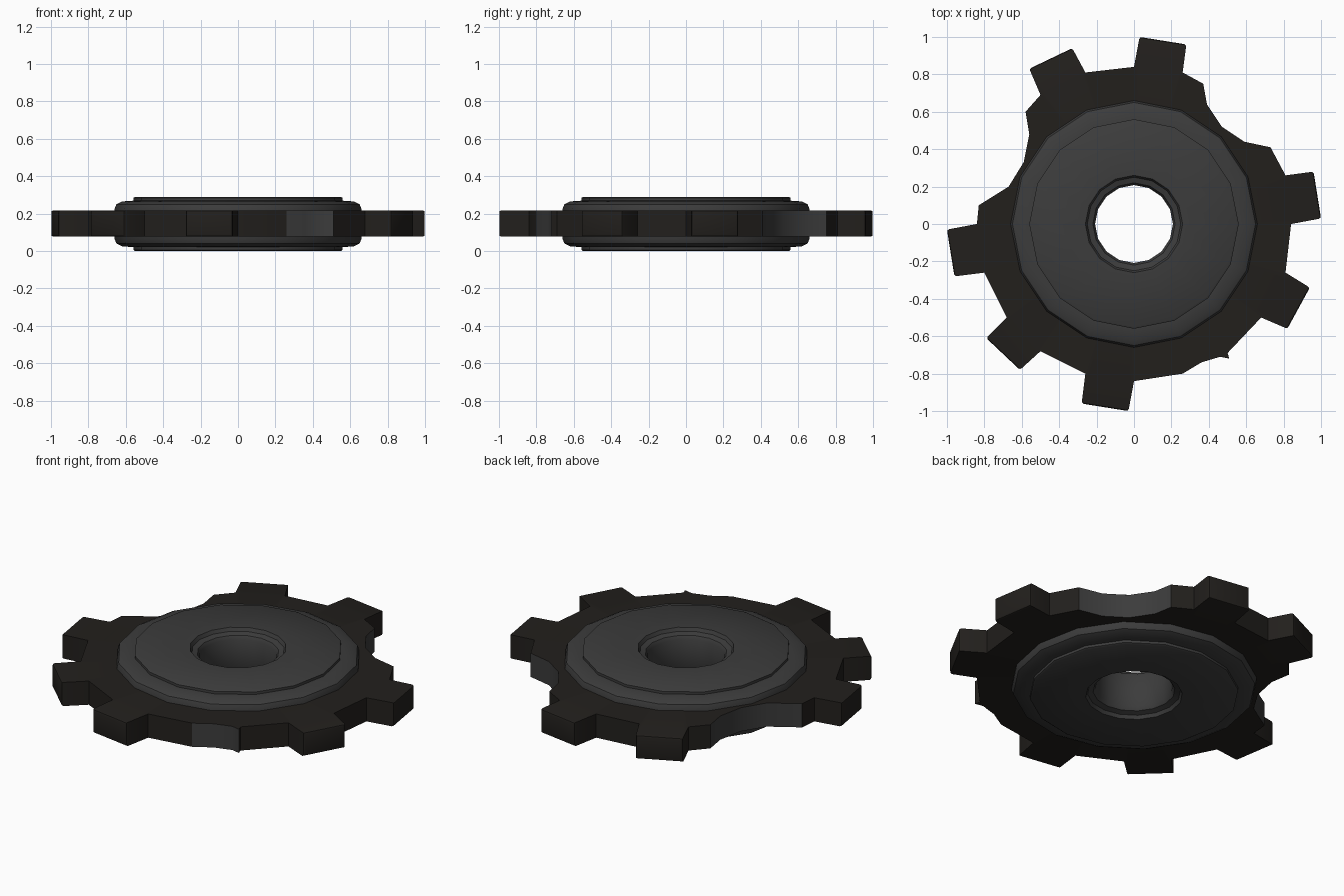
import bpy, bmesh, math

if "Cube" in bpy.data.objects:
    bpy.data.objects.remove(bpy.data.objects["Cube"])


def material(name, rgb):
    m = bpy.data.materials.new(name)
    m.diffuse_color = (*rgb, 1)
    m.use_nodes = True
    m.node_tree.nodes["Principled BSDF"].inputs["Base Color"].default_value = m.diffuse_color
    return m


GREY = material("dark_grey", (0.045, 0.045, 0.045))
BLACK = material("brown_black", (0.016, 0.014, 0.012))


def finish(name, bm, mats):
    bmesh.ops.recalc_face_normals(bm, faces=bm.faces)
    me = bpy.data.meshes.new(name)
    bm.to_mesh(me)
    bm.free()
    for m in mats:
        me.materials.append(m)
    ob = bpy.data.objects.new(name, me)
    bpy.context.collection.objects.link(ob)
    bpy.context.view_layer.objects.active = ob
    for o in bpy.context.selected_objects:
        o.select_set(False)
    ob.select_set(True)
    return ob


# Hub: closed 16-sided lathe, profile mirrored about mid height
MID, SIDES = 0.145, 16
half = [(0.66, 0.08), (0.65, 0.105), (0.62, 0.12), (0.56, 0.124), (0.56, 0.139),
        (0.55, 0.145), (0.26, 0.145), (0.25, 0.125), (0.22, 0.115), (0.208, 0.095)]
profile = half + [(r, -z) for r, z in reversed(half)]
bm = bmesh.new()
rings = []
for i in range(SIDES):
    a = 2 * math.pi * i / SIDES
    rings.append([bm.verts.new((r * math.cos(a), r * math.sin(a), MID + z)) for r, z in profile])
n = len(profile)
for i in range(SIDES):
    p, q = rings[i], rings[(i + 1) % SIDES]
    for j in range(n):
        k = (j + 1) % n
        bm.faces.new((p[j], q[j], q[k], p[k]))
finish("hub", bm, [GREY])
bpy.ops.object.shade_smooth_by_angle(angle=math.radians(40))

# Worn toothed ring: outline clockwise from the top tooth
outline = [(0.03, 1.0), (0.28, 0.96), (0.26, 0.81), (0.37, 0.75), (0.39, 0.64),
           (0.47, 0.52), (0.59, 0.44), (0.73, 0.41), (0.81, 0.26), (0.96, 0.28),
           (1.0, 0.03), (0.84, 0.0), (0.81, -0.26), (0.94, -0.34), (0.82, -0.56),
           (0.68, -0.50), (0.50, -0.69), (0.51, -0.72), (0.46, -0.71), (0.36, -0.74),
           (0.26, -0.80), (0.0, -0.84), (-0.03, -1.0), (-0.28, -0.96), (-0.26, -0.80),
           (-0.50, -0.68), (-0.61, -0.78), (-0.79, -0.61), (-0.68, -0.50), (-0.80, -0.26),
           (-0.96, -0.28), (-1.0, -0.03), (-0.84, 0.0), (-0.83, 0.10), (-0.67, 0.20),
           (-0.59, 0.33), (-0.56, 0.48), (-0.58, 0.60), (-0.50, 0.69), (-0.56, 0.83),
           (-0.33, 0.94), (-0.26, 0.81), (0.0, 0.84)]
broken = {3, 4, 5, 6, 17, 18, 19, 33, 34, 35, 36}   # edges of the broken bites
Z0, Z1, INNER = 0.077, 0.217, 0.5
bm = bmesh.new()
cols = []
for x, y in outline:
    s = INNER / math.hypot(x, y)
    cols.append([bm.verts.new(c) for c in ((x, y, Z0), (x, y, Z1),
                                           (x * s, y * s, Z1), (x * s, y * s, Z0))])
for i, p in enumerate(cols):
    q = cols[(i + 1) % len(cols)]
    for j in range(4):
        k = (j + 1) % 4
        f = bm.faces.new((p[j], q[j], q[k], p[k]))
        if j == 0 and i in broken:
            f.material_index = 1

# Soften the tooth tips
tips = [e for e in bm.edges
        if all(math.hypot(v.co.x, v.co.y) > 0.98 for v in e.verts)]
bmesh.ops.bevel(bm, geom=tips, offset=0.012, segments=2, profile=0.5, affect='EDGES')
finish("toothed_ring", bm, [BLACK, GREY])
bpy.ops.object.shade_smooth_by_angle(angle=math.radians(30))
